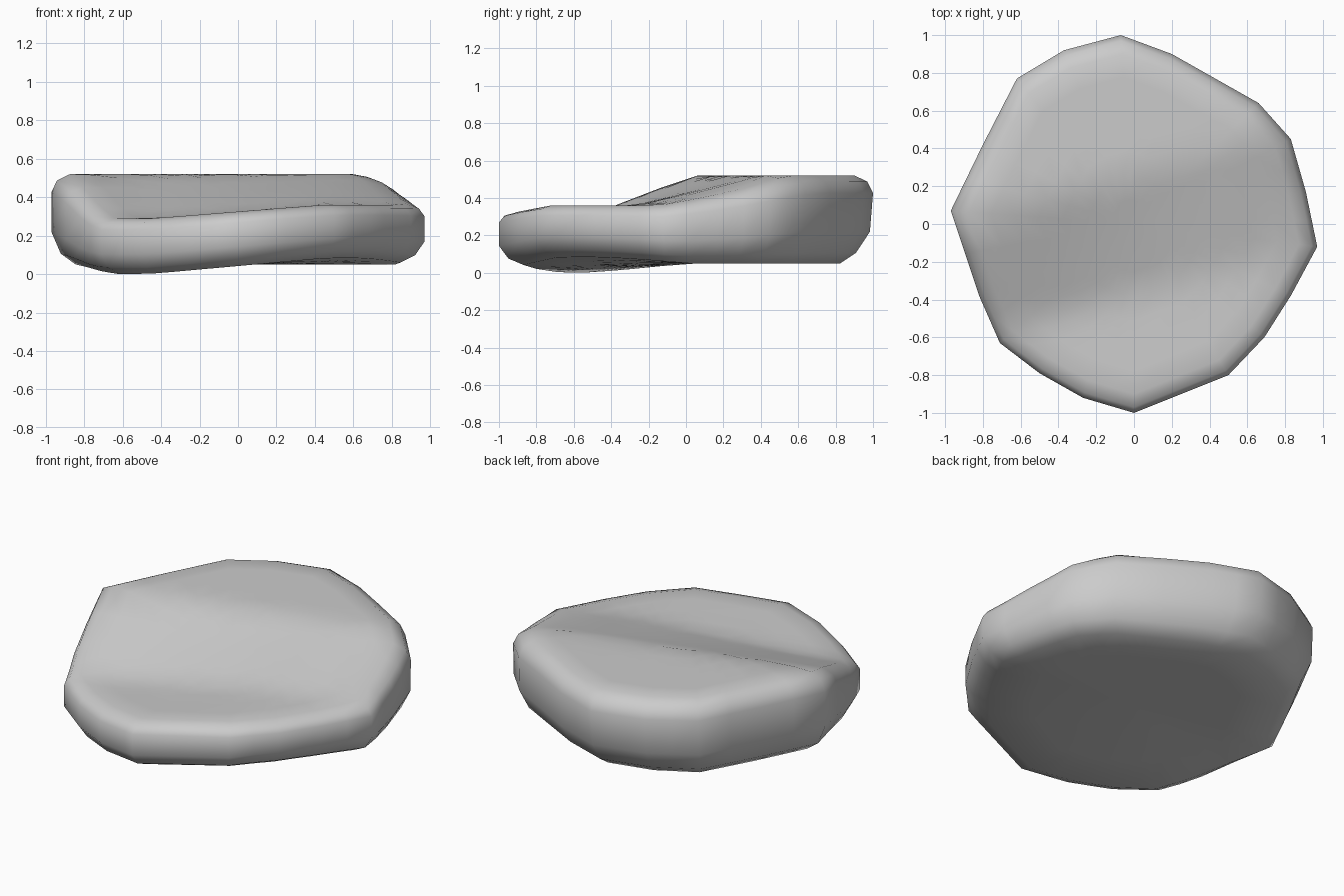
import bpy, bmesh
from mathutils import Vector

if "Cube" in bpy.data.objects:
    bpy.data.objects.remove(bpy.data.objects["Cube"])

# Plan outline of the stone, anticlockwise from the back
outline = [(-.07, 1), (-.37, .92), (-.62, .77), (-.80, .42), (-.97, .07), (-.82, -.38),
           (-.71, -.63), (-.5, -.79), (-.27, -.92), (0, -1), (.5, -.8), (.69, -.6),
           (.83, -.38), (.97, -.12), (.91, .17), (.83, .45), (.66, .64), (.2, .9)]
pts = []
for i, p in enumerate(outline):
    a, b = Vector(p), Vector(outline[(i + 1) % len(outline)])
    pts += [a, (a + b) / 2]


def clamp(v, lo=0.0, hi=1.0):
    return max(lo, min(hi, v))


# Top: low front ledge, diagonal ramp, high flat back
def top(x, y):
    t = clamp((y - .27 * x + .38) / .65)
    low = clamp(.325 + .08 * x, .29, .36)
    return low + (.52 - low) * t - .2 * max(0, x - .6) * t


# Underside: nearly flat, dipping at the front left
def bottom(x, y):
    return max(0, .05 + clamp(-y / .7) * (-.008 + .09 * x))


# Rings from underside centre to top centre: (plan scale, height fraction)
rings = [(.3, 0), (.6, 0), (.87, 0), (.95, .12), (1, .36), (1, .8), (.97, .93), (.9, 1),
         (.78, 1), (.65, 1), (.52, 1), (.39, 1), (.26, 1), (.13, 1)]

bm = bmesh.new()


def vert(x, y, f):
    b = bottom(x, y)
    tuck = 1 - .06 * clamp(1 - f / .5) * clamp(y)   # back wall slopes in below
    return bm.verts.new((x, y * tuck, b + (top(x, y) - b) * f))


loops = [[vert(p.x * s, p.y * s, f) for p in pts] for s, f in rings]
n = len(pts)
for lo, hi in zip(loops, loops[1:]):
    for i in range(n):
        j = (i + 1) % n
        bm.faces.new((lo[i], lo[j], hi[j], hi[i]))

# Close both ends with fans
for loop, f in ((loops[0], 0), (loops[-1], 1)):
    c = vert(0, 0, f)
    for i in range(n):
        bm.faces.new((loop[i], loop[(i + 1) % n], c))
bmesh.ops.recalc_face_normals(bm, faces=bm.faces)
for face in bm.faces:
    face.smooth = True

mesh = bpy.data.meshes.new("flat_stone")
bm.to_mesh(mesh)
bm.free()
stone = bpy.data.objects.new("flat_stone", mesh)
bpy.context.collection.objects.link(stone)
